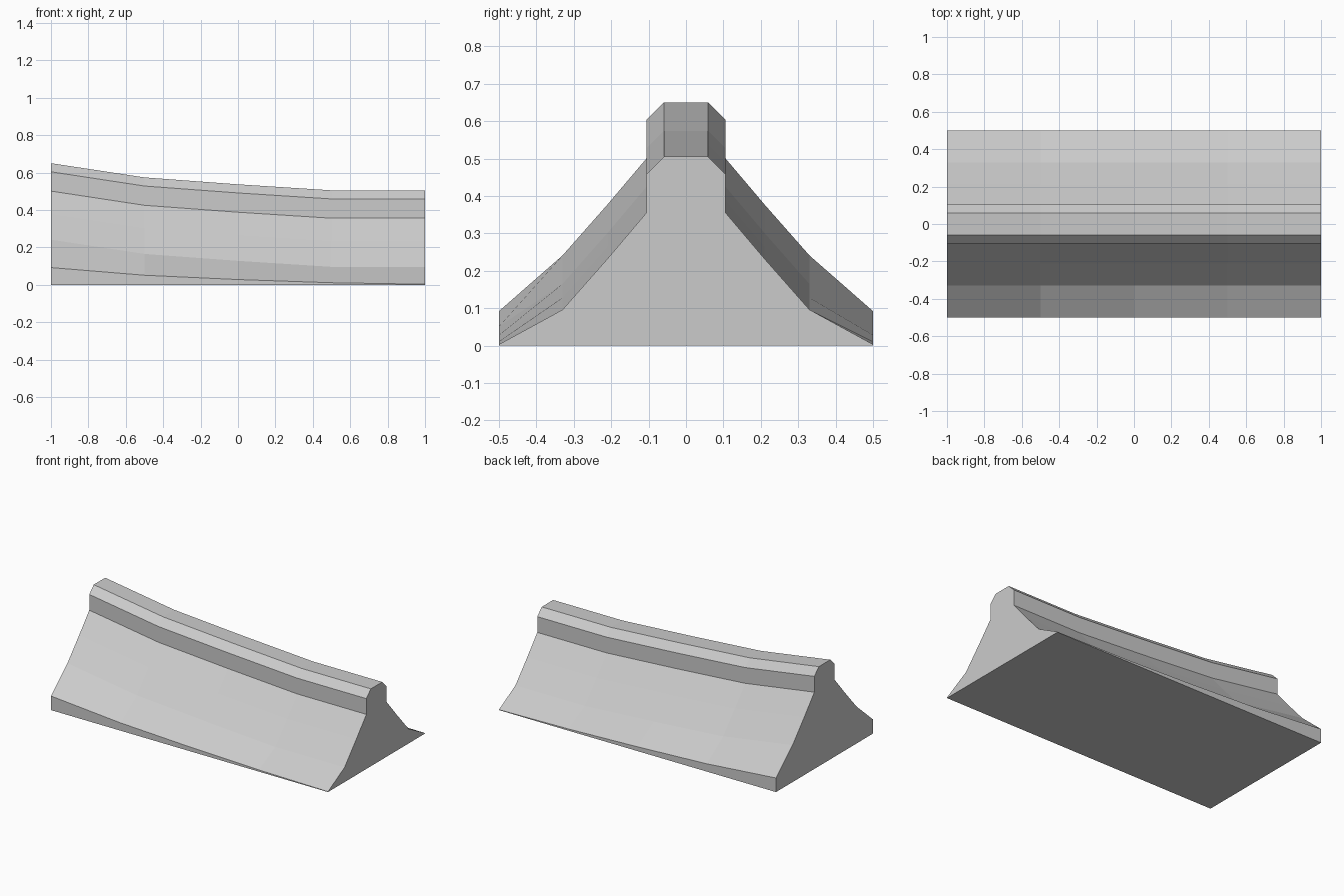
import bpy, bmesh

if "Cube" in bpy.data.objects:
    bpy.data.objects.remove(bpy.data.objects["Cube"])

# Stations along the length: x, rise of the upper profile, height of the outer lip
stations = [(-1.0, 0.145, 0.092), (-0.5, 0.069, 0.051), (0.0, 0.032, 0.028),
            (0.5, 0.0, 0.011), (1.0, 0.0, 0.003)]

# Half profile above the lip (y, z), from the flared slope up to the ridge cap
half = [(0.33, 0.096), (0.21, 0.232), (0.105, 0.356), (0.105, 0.459), (0.059, 0.505)]


def section(rise, lip):
    """Closed cross-section, mirrored across y = 0."""
    side = [(0.5, 0.0), (0.5, lip)] + [(y, z + rise) for y, z in half]
    return side + [(-y, z) for y, z in reversed(side)]


# Loft the sections into one closed, sagging ridge
bm = bmesh.new()
rings = [[bm.verts.new((x, y, z)) for y, z in section(rise, lip)]
         for x, rise, lip in stations]
for a, b in zip(rings, rings[1:]):
    n = len(a)
    for i in range(n):
        j = (i + 1) % n
        bm.faces.new((a[i], a[j], b[j], b[i]))

# End caps
bm.faces.new(rings[0])
bm.faces.new(rings[-1])
bmesh.ops.recalc_face_normals(bm, faces=bm.faces)

mesh = bpy.data.meshes.new("roof_ridge")
bm.to_mesh(mesh)
bm.free()
bpy.context.collection.objects.link(bpy.data.objects.new("roof_ridge", mesh))
